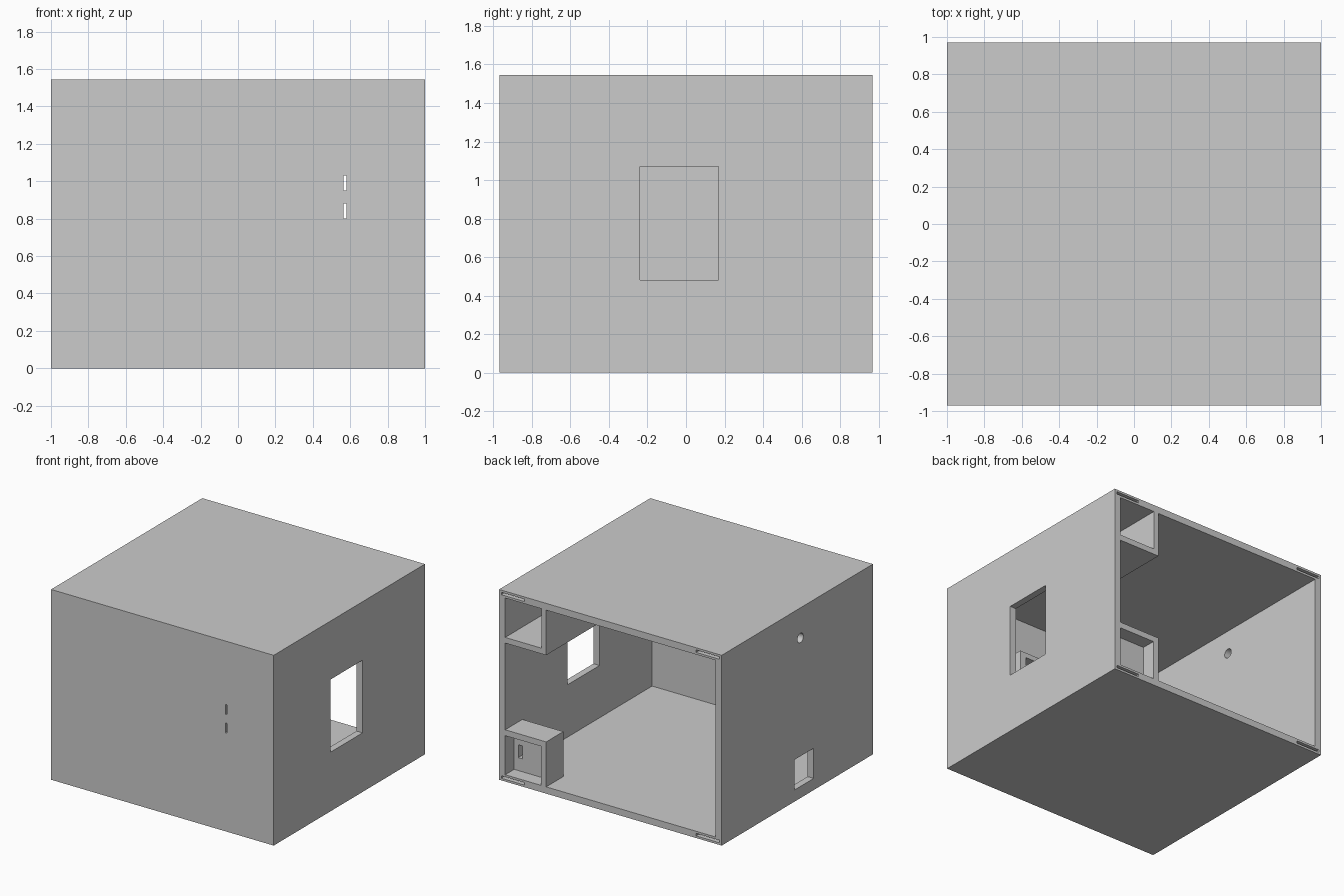
import bpy
import math

default = bpy.data.objects.get("Cube")
if default:
    bpy.data.objects.remove(default, do_unlink=True)

grey = bpy.data.materials.new("plain_grey")
grey.use_nodes = True
GREY = (0.6, 0.6, 0.6, 1)
grey.diffuse_color = GREY
grey.node_tree.nodes["Principled BSDF"].inputs["Base Color"].default_value = GREY

X, Y, H, WALL = 1.0, 0.97, 1.545, 0.055
IX, IY, TOP = X - WALL, Y - WALL, H - WALL   # inner faces of the shell
OUT = 0.05                                   # cutter overshoot


def box(name, x, y, z):
    """Box from (low, high) ranges on each axis."""
    bpy.ops.mesh.primitive_cube_add(size=1)
    ob = bpy.context.object
    ob.name = name
    for v in ob.data.vertices:
        v.co = [lo + (c + 0.5) * (hi - lo) for c, (lo, hi) in zip(v.co, (x, y, z))]
    ob.data.materials.append(grey)
    return ob


def cut(target, cutter):
    """Subtract the cutter from the target and discard it."""
    cutter.hide_render = True
    mod = target.modifiers.new("cut", 'BOOLEAN')
    mod.operation = 'DIFFERENCE'
    mod.solver = 'EXACT'
    mod.object = cutter
    bpy.context.view_layer.objects.active = target
    bpy.ops.object.modifier_apply(modifier=mod.name)
    bpy.data.objects.remove(cutter, do_unlink=True)


def cut_box(target, x, y, z):
    cut(target, box("cutter", x, y, z))


# Outer shell, open at the back
shell = box("shell", (-X, X), (-Y, Y), (0, H))
cut_box(shell, (-IX, IX), (-IY, Y + OUT), (WALL, TOP))

# Window in the left wall, small square port in the right wall
cut_box(shell, (IX - OUT, X + OUT), (-0.24, 0.17), (0.48, 1.07))
cut_box(shell, (-X - OUT, -IX + OUT), (-0.21, 0.035), (0.095, 0.34))

# Round hole in the right wall
bpy.ops.mesh.primitive_cylinder_add(vertices=32, radius=0.038, depth=0.3,
                                    location=(-X, -0.04, 1.3),
                                    rotation=(0, math.pi / 2, 0))
cut(shell, bpy.context.object)

# Two slits in the front wall
for z in (0.80, 0.95):
    cut_box(shell, (0.565, 0.58), (-Y - OUT, -IY + OUT), (z, z + 0.08))

# Mounting grooves in the corners of the back rim
for xs in ((-0.98, -0.77), (0.77, 0.98)):
    for z in (WALL / 2, H - WALL / 2):
        cut_box(shell, xs, (Y - 0.05, Y + OUT), (z - 0.01, z + 0.01))

# Upper compartment along the left wall
upper = box("upper_compartment", (0.577, IX), (0.2, Y), (1.124, TOP))
cut_box(upper, (0.62, IX + OUT), (0.245, Y + OUT), (1.17, TOP + OUT))

# Lower compartment in the corner, with a slot through its inner wall
lower = box("lower_compartment", (0.577, IX), (0.75, Y), (WALL, 0.42))
cut_box(lower, (0.625, IX + OUT), (0.855, Y + OUT), (WALL - OUT, 0.372))
cut_box(lower, (0.872, 0.908), (0.7, 0.9), (0.16, 0.265))

# Small open box on the inside of the front wall
holder = box("front_holder", (0.15, 0.52), (-IY, -0.695), (0.76, 1.07))
cut_box(holder, (0.205, 0.465), (-IY - OUT, -0.65 + OUT), (0.8, 1.03))

for ob in (shell, upper, lower, holder):
    for poly in ob.data.polygons:
        poly.material_index = 0
        poly.use_smooth = False
